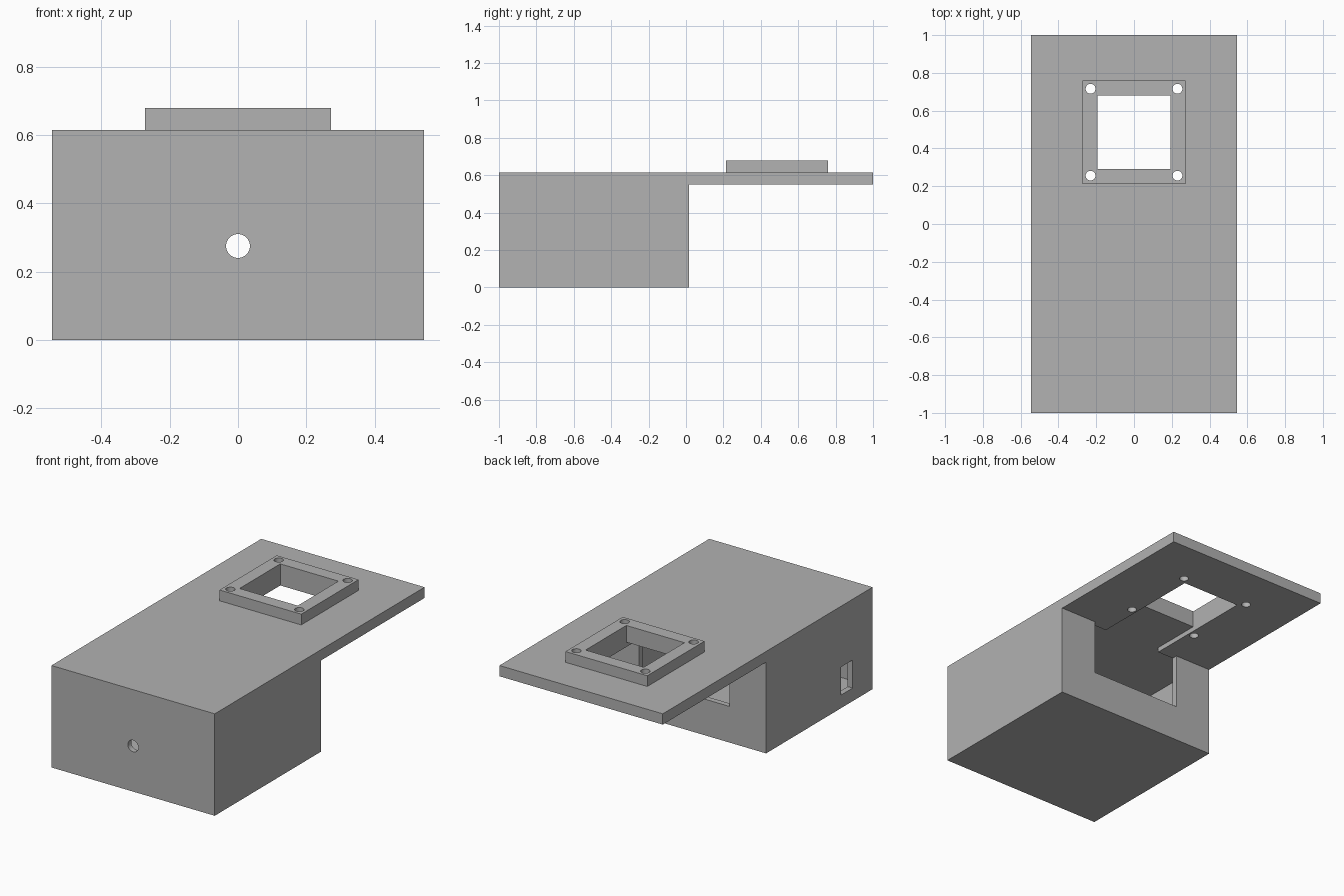
import bpy
import bmesh
import math
from mathutils import Matrix, Vector

old = bpy.data.objects.get("Cube")
if old:
    bpy.data.objects.remove(old, do_unlink=True)

grey = bpy.data.materials.new("plain_grey")
grey.use_nodes = True
colour = (0.445, 0.445, 0.445, 1)
grey.diffuse_color = colour
grey.node_tree.nodes["Principled BSDF"].inputs["Base Color"].default_value = colour

# Overall sizes
HALF_WIDTH = 0.545
BACK = 0.015          # rear face of the box
TOP = 0.615           # top of the roof plate
WALL = 0.033
ROOF_UNDER = 0.55
COLLAR_TOP = 0.68
COLLAR_Y = 0.486      # centre of the collar and its opening
OPENING = 0.194       # half width of the square opening


def make_object(name, bm):
    mesh = bpy.data.meshes.new(name)
    bmesh.ops.recalc_face_normals(bm, faces=bm.faces)
    bm.to_mesh(mesh)
    bm.free()
    mesh.materials.append(grey)
    obj = bpy.data.objects.new(name, mesh)
    bpy.context.collection.objects.link(obj)
    return obj


def box(name, x, y, z):
    """Box from (low, high) pairs along each axis."""
    low, high = (Vector(c) for c in zip(x, y, z))
    size = Matrix.Diagonal((*(high - low), 1))
    bm = bmesh.new()
    bmesh.ops.create_cube(bm, size=1, matrix=Matrix.Translation((low + high) / 2) @ size)
    return make_object(name, bm)


def rod(name, centre, radius, length, tilt=0):
    bm = bmesh.new()
    turn = Matrix.Translation(centre) @ Matrix.Rotation(tilt, 4, "X")
    bmesh.ops.create_cone(bm, cap_ends=True, segments=32, radius1=radius,
                          radius2=radius, depth=length, matrix=turn)
    return make_object(name, bm)


def combine(target, other, operation):
    other.hide_render = True
    mod = target.modifiers.new(operation.lower(), "BOOLEAN")
    mod.operation = operation
    mod.solver = "EXACT"
    mod.object = other
    bpy.ops.object.select_all(action="DESELECT")
    bpy.context.view_layer.objects.active = target
    target.select_set(True)
    bpy.ops.object.modifier_apply(modifier=mod.name)
    bpy.data.objects.remove(other, do_unlink=True)


# Box with overhanging roof: a side profile extruded across the width
profile = [(-1, 0), (BACK, 0), (BACK, ROOF_UNDER), (1, ROOF_UNDER), (1, TOP), (-1, TOP)]
bm = bmesh.new()
side = bm.faces.new([bm.verts.new((-HALF_WIDTH, y, z)) for y, z in profile])
extruded = bmesh.ops.extrude_face_region(bm, geom=[side])["geom"]
bmesh.ops.translate(bm, vec=(2 * HALF_WIDTH, 0, 0),
                    verts=[v for v in extruded if isinstance(v, bmesh.types.BMVert)])
housing = make_object("housing", bm)

# Raised square collar on the roof
collar = box("collar", (-0.273, 0.273), (COLLAR_Y - 0.273, COLLAR_Y + 0.273),
             (TOP - 0.02, COLLAR_TOP))
combine(housing, collar, "UNION")

# Hollow interior, rear doorway, channel under the roof, square opening, side window
inner = HALF_WIDTH - WALL
cutters = [
    box("cavity", (-inner, inner), (-1 + WALL, BACK - WALL), (WALL, TOP - WALL - 0.003)),
    box("doorway", (-0.302, 0.302), (-0.1, BACK + 0.1), (0.218, ROOF_UNDER)),
    box("channel", (-OPENING, OPENING), (-0.1, COLLAR_Y), (0.5, TOP - WALL - 0.003)),
    box("opening", (-OPENING, OPENING), (COLLAR_Y - OPENING, COLLAR_Y + OPENING), (0.4, 0.8)),
    box("window", (-0.7, -0.45), (-0.81, -0.697), (0.079, 0.248)),
    rod("front_hole", (0, -1, 0.275), 0.035, 0.2, math.pi / 2),
]

# Screw holes in the collar corners
for sx in (-1, 1):
    for sy in (-1, 1):
        cutters.append(rod("screw_hole", (sx * 0.23, COLLAR_Y + sy * 0.23, 0.6), 0.026, 0.5))

for cutter in cutters:
    combine(housing, cutter, "DIFFERENCE")

bpy.ops.object.shade_smooth_by_angle(angle=math.radians(30))
